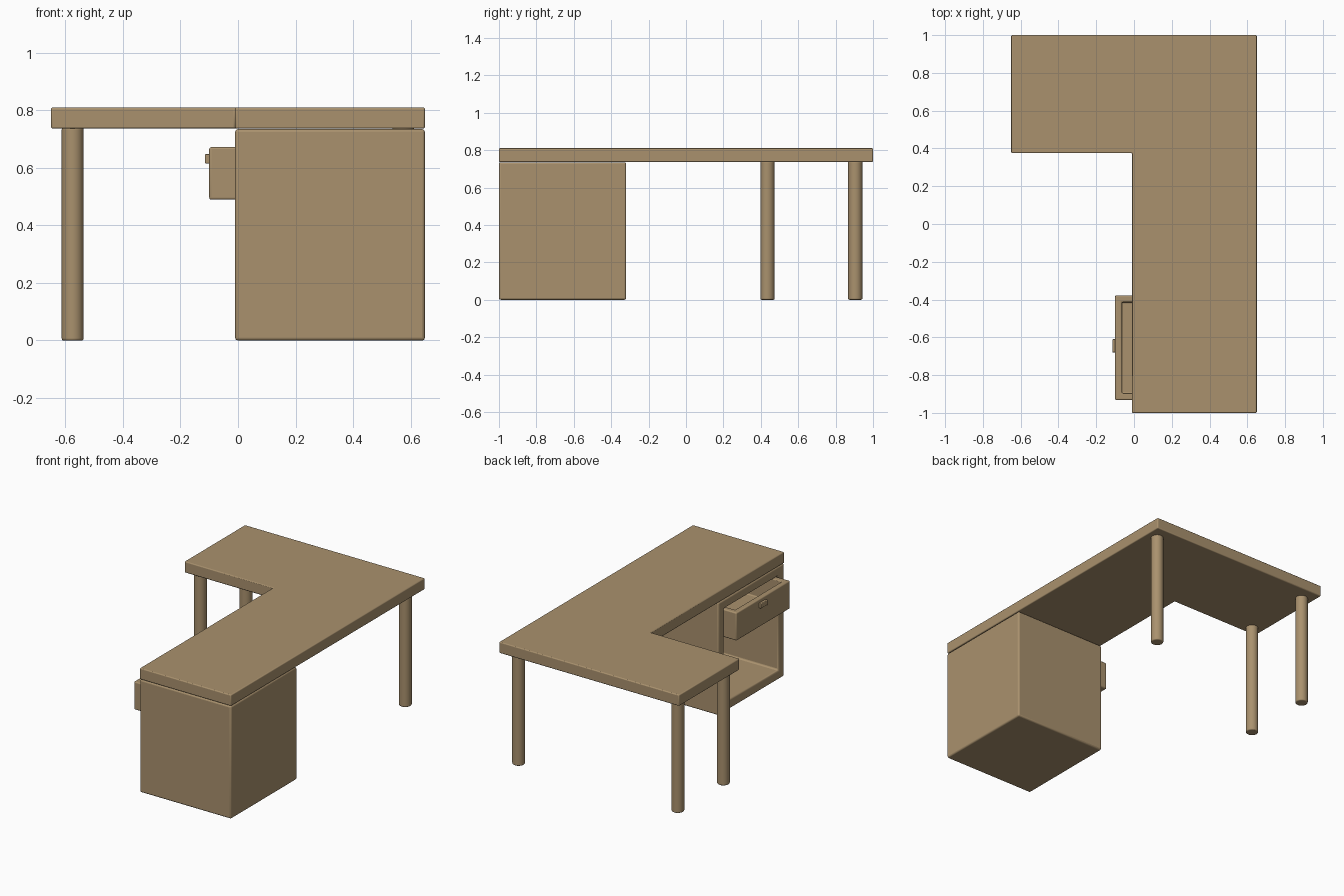
import bpy, bmesh, math
from mathutils import Vector

if "Cube" in bpy.data.objects:
    bpy.data.objects.remove(bpy.data.objects["Cube"])

wood = bpy.data.materials.new("tan wood")
wood.diffuse_color = (0.40, 0.285, 0.155, 1)
wood.use_nodes = True
wood.node_tree.nodes["Principled BSDF"].inputs["Base Color"].default_value = wood.diffuse_color


def finish(bm, name, bevel):
    """Turn a bmesh into a softly bevelled, smooth-shaded object."""
    bmesh.ops.recalc_face_normals(bm, faces=bm.faces)
    me = bpy.data.meshes.new(name)
    bm.to_mesh(me)
    bm.free()
    me.materials.append(wood)
    ob = bpy.data.objects.new(name, me)
    bpy.context.collection.objects.link(ob)
    mod = ob.modifiers.new("soft edges", 'BEVEL')
    mod.width = bevel
    mod.segments = 3
    mod.limit_method = 'ANGLE'
    mod.angle_limit = math.radians(40)
    bpy.ops.object.select_all(action='DESELECT')
    bpy.context.view_layer.objects.active = ob
    ob.select_set(True)
    bpy.ops.object.shade_smooth_by_angle(angle=math.radians(35))
    return ob


def box(name, lo, hi, bevel=0.008, open_dir=None, wall=0.06, depth=0.5):
    """Box between two corners; open_dir hollows it out from that side."""
    lo, hi = Vector(lo), Vector(hi)
    bm = bmesh.new()
    bmesh.ops.create_cube(bm, size=1)
    for v in bm.verts:
        v.co = Vector([(lo[i] + hi[i]) / 2 + v.co[i] * (hi[i] - lo[i]) for i in range(3)])
    if open_dir:
        d = Vector(open_dir)
        bm.normal_update()
        face = max(bm.faces, key=lambda f: f.normal.dot(d))
        bmesh.ops.inset_region(bm, faces=[face], thickness=wall, use_even_offset=True)
        new = bmesh.ops.extrude_discrete_faces(bm, faces=[face])["faces"][0]
        bmesh.ops.translate(bm, verts=new.verts, vec=-d * depth)
    return finish(bm, name, bevel)


# L-shaped desktop
bm = bmesh.new()
outline = [(-0.65, 0.375), (-0.01, 0.375), (-0.01, -1), (0.65, -1), (0.65, 1), (-0.65, 1)]
base = bm.faces.new([bm.verts.new((x, y, 0.737)) for x, y in outline])
ext = bmesh.ops.extrude_face_region(bm, geom=[base])["geom"]
bmesh.ops.translate(bm, verts=[g for g in ext if isinstance(g, bmesh.types.BMVert)], vec=(0, 0, 0.073))
finish(bm, "desktop", 0.006)

# Round legs
for name, x, y in (("back_right_leg", 0.575, 0.905), ("back_left_leg", -0.575, 0.905),
                   ("inner_left_leg", -0.575, 0.435)):
    bm = bmesh.new()
    bmesh.ops.create_cone(bm, cap_ends=True, segments=32, radius1=0.038, radius2=0.038, depth=0.74)
    bmesh.ops.translate(bm, verts=bm.verts, vec=(x, y, 0.37))
    finish(bm, name, 0.006)

# Cabinet, open towards the seat
box("cabinet", (-0.01, -1, 0), (0.65, -0.32, 0.735), 0.01, (-1, 0, 0), 0.06, 0.6)

# Pulled-out drawer and its handle
box("drawer", (-0.10, -0.932, 0.49), (0.49, -0.378, 0.672), 0.007, (0, 0, 1), 0.036, 0.15)
box("drawer_handle", (-0.115, -0.68, 0.615), (-0.095, -0.61, 0.648), 0.004)
